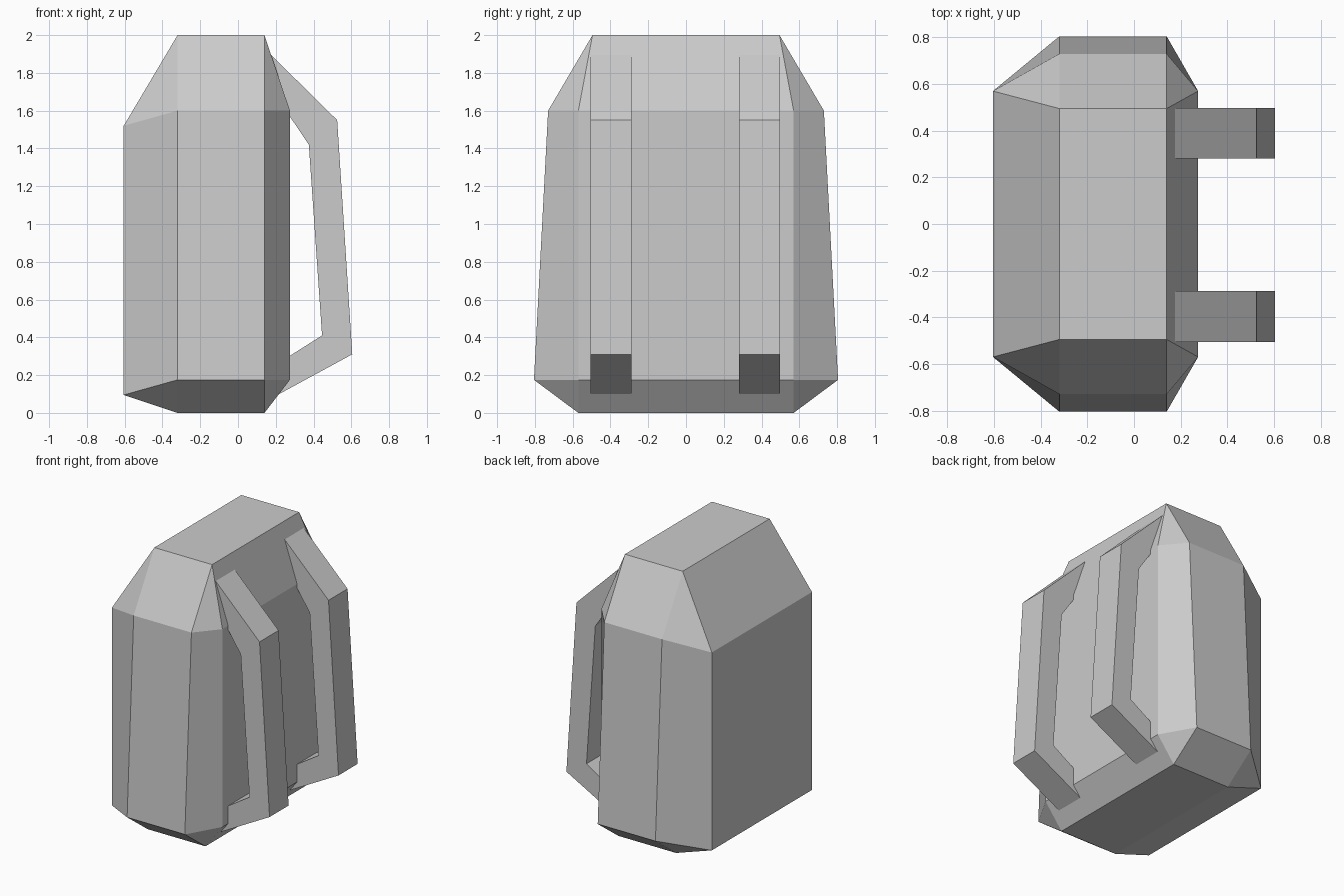
import bpy
import bmesh

if "Cube" in bpy.data.objects:
    bpy.data.objects.remove(bpy.data.objects["Cube"], do_unlink=True)

# One plain grey fabric
grey = bpy.data.materials.new("plain grey")
grey.use_nodes = True
colour = (0.6, 0.6, 0.6, 1)
grey.diffuse_color = colour
grey.node_tree.nodes["Principled BSDF"].inputs["Base Color"].default_value = colour


def finish(bm, name):
    bmesh.ops.recalc_face_normals(bm, faces=bm.faces)
    mesh = bpy.data.meshes.new(name)
    bm.to_mesh(mesh)
    bm.free()
    mesh.materials.append(grey)
    obj = bpy.data.objects.new(name, mesh)
    bpy.context.collection.objects.link(obj)
    return obj


# Pack: chamfered block, as the hull of its corners on both sides
OUTER, INNER, BACK, STRAP_SIDE = -0.605, -0.32, 0.14, 0.275


def ring(bm, half, edge, z, outer_z):
    """Eight corners, anticlockwise from the outer front corner."""
    front = [(OUTER, -edge, outer_z), (INNER, -half, z), (BACK, -half, z), (STRAP_SIDE, -edge, z)]
    rear = [(x, -y, h) for x, y, h in reversed(front)]
    return [bm.verts.new(p) for p in front + rear]


def cap(bm, corners, half, z):
    """Flat rectangle joined to the ring by slopes and corner triangles."""
    a, b, c, d = [bm.verts.new((x, y, z)) for x, y in
                  ((INNER, -half), (BACK, -half), (BACK, half), (INNER, half))]
    r = corners
    for face in ((a, b, c, d), (r[1], r[2], b, a), (r[3], r[4], c, b),
                 (r[5], r[6], d, c), (r[7], r[0], a, d),
                 (r[0], r[1], a), (r[2], r[3], b), (r[4], r[5], c), (r[6], r[7], d)):
        bm.faces.new(face)


bm = bmesh.new()
lower = ring(bm, 0.805, 0.57, 0.175, 0.095)
upper = ring(bm, 0.73, 0.57, 1.6, 1.52)
for i in range(8):
    j = (i + 1) % 8
    bm.faces.new((lower[i], lower[j], upper[j], upper[i]))
cap(bm, lower, 0.57, 0)
cap(bm, upper, 0.495, 2)
finish(bm, "pack_body")

# Shoulder straps: bent profile extruded across y, ends sunk in the pack
profile = [(0.16, 1.91), (0.525, 1.55), (0.605, 0.31), (0.2, 0.09),
           (0.2, 0.255), (0.445, 0.41), (0.375, 1.42), (0.2, 1.68)]
for name, y in (("front_strap", -0.505), ("rear_strap", 0.28)):
    bm = bmesh.new()
    side = bm.faces.new([bm.verts.new((x, y, z)) for x, z in profile])
    extruded = bmesh.ops.extrude_face_region(bm, geom=[side])
    moved = [v for v in extruded["geom"] if isinstance(v, bmesh.types.BMVert)]
    bmesh.ops.translate(bm, verts=moved, vec=(0, 0.217, 0))
    finish(bm, name)
